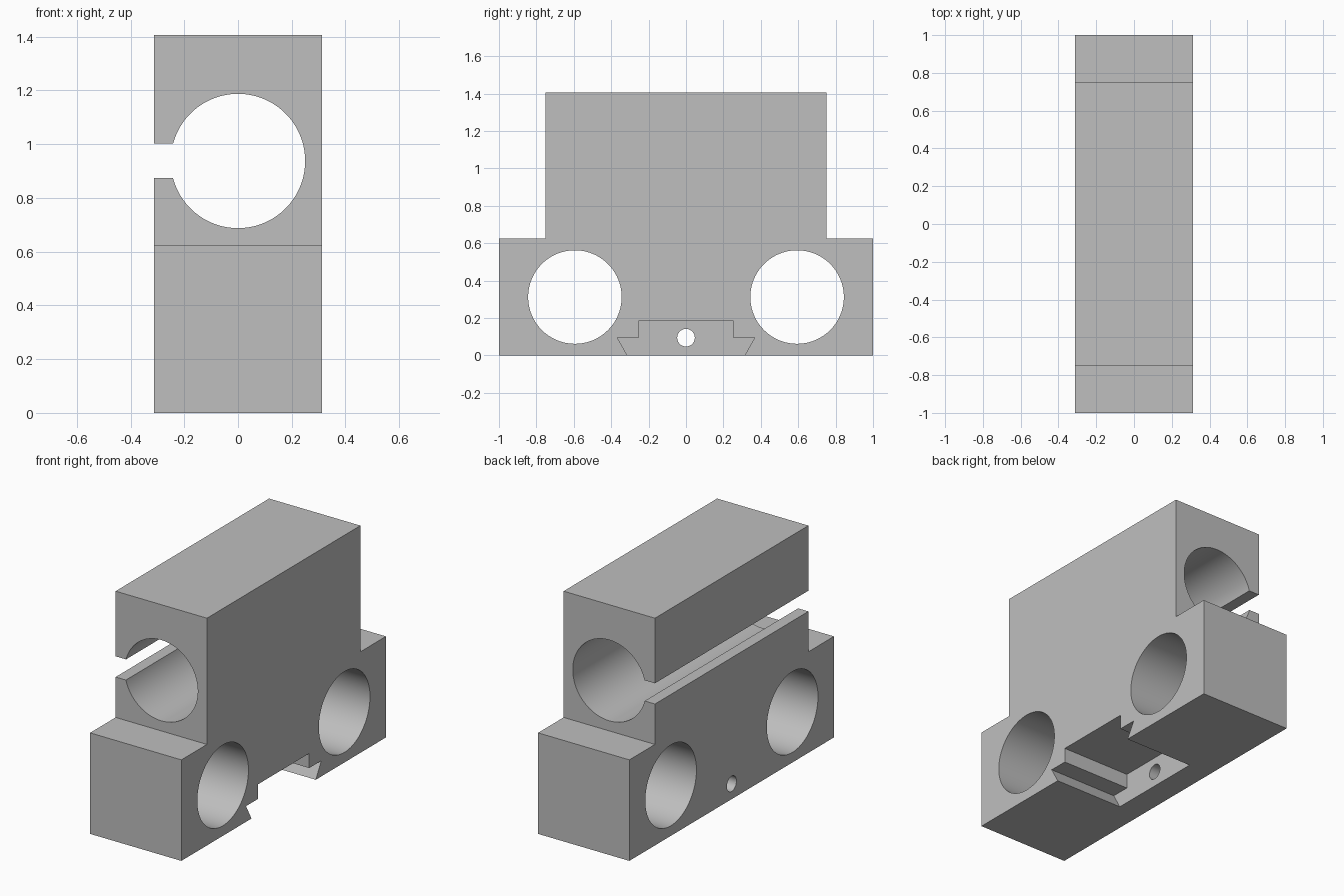
import bpy, bmesh, math
from mathutils import Vector

if "Cube" in bpy.data.objects:
    bpy.data.objects.remove(bpy.data.objects["Cube"], do_unlink=True)

HALF_W = 0.3125      # half thickness along x
HALF_TOP = 0.75      # half length of the upper block
SHOULDER = 0.625     # height of the end shoulders
TOP = 1.406
BORE = 0.25          # radius of the large bores

grey = bpy.data.materials.new("plain grey")
grey.use_nodes = True
colour = (0.52, 0.52, 0.52, 1)
grey.diffuse_color = colour
grey.node_tree.nodes["Principled BSDF"].inputs["Base Color"].default_value = colour


def prism(name, points, start, end, axis):
    """Extrude a (horizontal, z) outline along x or y."""
    bm = bmesh.new()
    if axis == "x":
        verts = [bm.verts.new((start, h, z)) for h, z in points]
        move = Vector((end - start, 0, 0))
    else:
        verts = [bm.verts.new((h, start, z)) for h, z in points]
        move = Vector((0, end - start, 0))
    face = bm.faces.new(verts)
    extruded = bmesh.ops.extrude_face_region(bm, geom=[face])
    new_verts = [g for g in extruded["geom"] if isinstance(g, bmesh.types.BMVert)]
    bmesh.ops.translate(bm, verts=new_verts, vec=move)
    bmesh.ops.recalc_face_normals(bm, faces=bm.faces)
    mesh = bpy.data.meshes.new(name)
    bm.to_mesh(mesh)
    bm.free()
    mesh.materials.append(grey)
    obj = bpy.data.objects.new(name, mesh)
    bpy.context.collection.objects.link(obj)
    return obj


def circle(h, z, radius, sides=96):
    return [(h + radius * math.cos(2 * math.pi * i / sides),
             z + radius * math.sin(2 * math.pi * i / sides)) for i in range(sides)]


def mirrored(half):
    return half + [(-h, z) for h, z in reversed(half)]


def cut(target, cutter):
    cutter.hide_render = True
    mod = target.modifiers.new(cutter.name, "BOOLEAN")
    mod.operation = "DIFFERENCE"
    mod.solver = "EXACT"
    mod.object = cutter
    bpy.context.view_layer.objects.active = target
    bpy.ops.object.modifier_apply(modifier=mod.name)
    bpy.data.objects.remove(cutter, do_unlink=True)


# Stepped block with a shoulder at each end
body = prism("bearing_block", mirrored([(1, 0), (1, SHOULDER), (HALF_TOP, SHOULDER),
                                        (HALF_TOP, TOP)]), -HALF_W, HALF_W, "x")

# Lengthwise bore, open through a slot in the right side
cut(body, prism("long_bore", circle(0, 0.9375, BORE), -1.1, 1.1, "y"))
cut(body, prism("side_slot", [(-0.5, 0.875), (-0.1, 0.875), (-0.1, 1.003), (-0.5, 1.003)],
                -1.1, 1.1, "y"))

# Pair of cross bores
for side in (-1, 1):
    cut(body, prism("cross_bore", circle(side * 0.594, 0.3125, BORE), -0.5, 0.5, "x"))

# Dovetail pocket from the left side, closed by an end wall
# (the flared sides continue below the base for a clean cut)
cut(body, prism("dovetail_pocket", mirrored([(0.286, -0.05), (0.368, 0.097),
                                             (0.25, 0.097), (0.25, 0.1875)]),
                -0.156, 0.5, "x"))

# Small screw hole through the end wall
cut(body, prism("screw_hole", circle(0, 0.095, 0.047, 48), -0.5, 0.0, "x"))

# Smooth bores, sharp edges
bpy.ops.object.select_all(action="DESELECT")
body.select_set(True)
bpy.context.view_layer.objects.active = body
bpy.ops.object.shade_smooth_by_angle(angle=math.radians(30))
